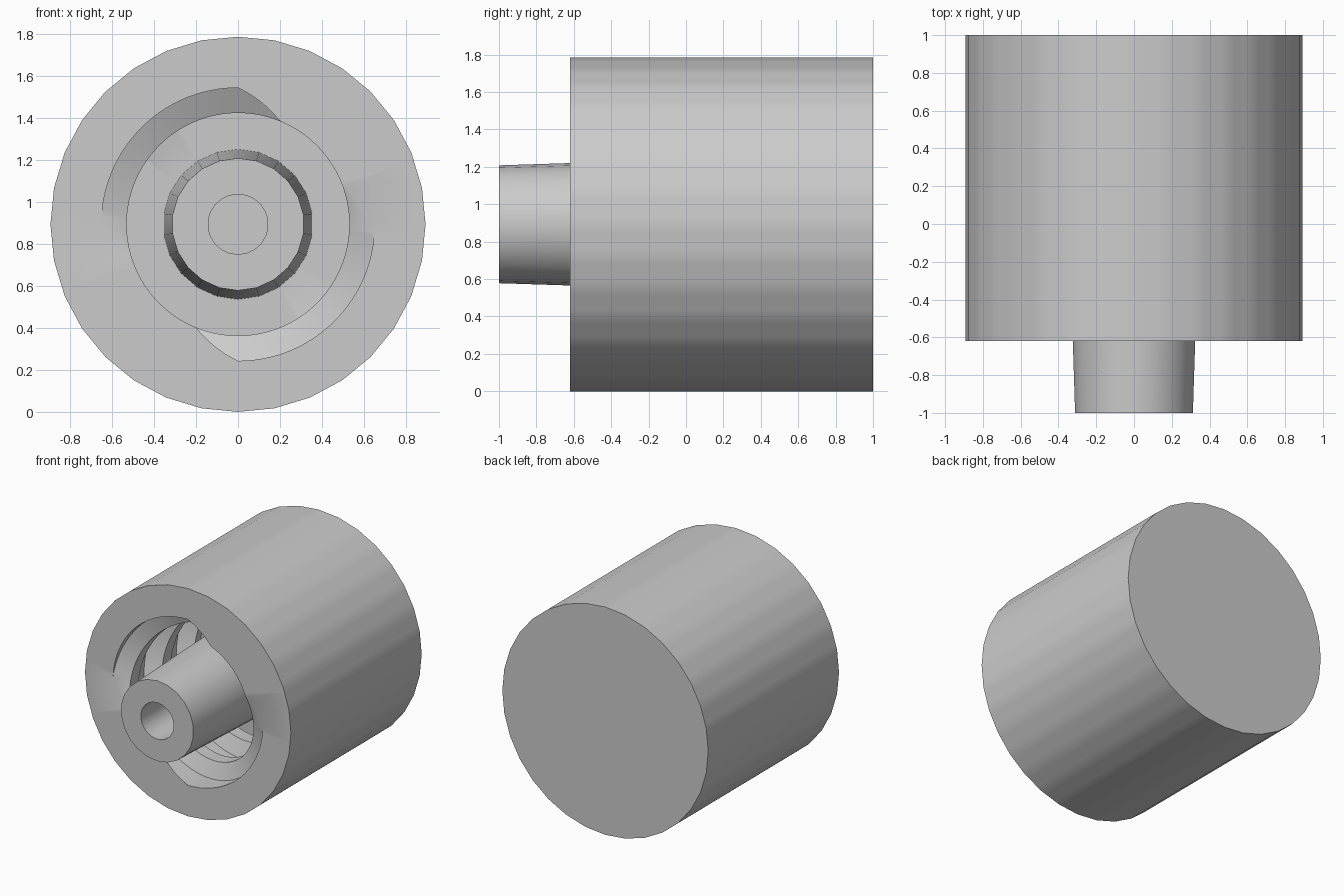
import bpy
import bmesh
from math import cos, sin, pi, radians, degrees

if "Cube" in bpy.data.objects:
    bpy.data.objects.remove(bpy.data.objects["Cube"], do_unlink=True)

# Overall sizes
R = 0.893            # collar radius, also the height of the axis
FRONT, BACK, TIP, FLOOR = -0.62, 1.0, -1.0, 0.3
CREST, ROOT = 0.53, 0.65
PITCH = 0.4          # axial distance between ridges of the two-start thread
SIDES, COLS = 32, 128

grey = bpy.data.materials.new("light grey plastic")
grey.use_nodes = True
grey.diffuse_color = (0.6, 0.6, 0.6, 1)
grey.node_tree.nodes["Principled BSDF"].inputs["Base Color"].default_value = (0.6, 0.6, 0.6, 1)


def point(r, angle, y):
    return (r * cos(angle), y, R + r * sin(angle))


def loft(name, columns):
    """Join neighbouring columns of points into one smooth-shaded skin."""
    bm = bmesh.new()
    cols = [[bm.verts.new(p) for p in col] for col in columns]
    for a, b in zip(cols, cols[1:]):
        for i in range(len(a) - 1):
            bm.faces.new((a[i], a[i + 1], b[i + 1], b[i]))
    bmesh.ops.remove_doubles(bm, verts=bm.verts, dist=0.0005)
    bmesh.ops.recalc_face_normals(bm, faces=bm.faces)
    mesh = bpy.data.meshes.new(name)
    bm.to_mesh(mesh)
    bm.free()
    mesh.materials.append(grey)
    obj = bpy.data.objects.new(name, mesh)
    bpy.context.collection.objects.link(obj)
    bpy.ops.object.select_all(action="DESELECT")
    obj.select_set(True)
    bpy.context.view_layer.objects.active = obj
    bpy.ops.object.shade_smooth_by_angle(angle=radians(30))
    return obj


# Thread profile over half a turn: phase in degrees and radius
PROFILE = [(68, CREST), (90, ROOT), (177, ROOT), (200, CREST), (248, CREST)]


def thread_radius(phase):
    phase = (phase - 68) % 180 + 68
    for (p0, r0), (p1, r1) in zip(PROFILE, PROFILE[1:]):
        if p0 <= phase <= p1:
            return r0 + (r1 - r0) * (phase - p0) / (p1 - p0)
    return CREST


def collar_column(angle):
    # Outer wall is a regular polygon, sampled along its flat sides
    step = 2 * pi / SIDES
    outer = R * cos(step / 2) / cos(angle % step - step / 2)
    turn = degrees(angle)
    col = [point(0, angle, BACK), point(outer, angle, BACK), point(outer, angle, FRONT)]
    # Helical edges, clipped to the cavity between the mouth and the floor
    depth = FLOOR - FRONT
    col.append(point(thread_radius(turn), angle, FRONT))
    for k in range(-2, 6):
        for phase, _ in PROFILE[:4]:
            d = (phase + 180 * k - turn) * PITCH / 180
            d = min(max(d, 0), depth)
            col.append(point(thread_radius(turn + d * 180 / PITCH), angle, FRONT + d))
    col.append(point(thread_radius(turn + depth * 180 / PITCH), angle, FLOOR))
    col.append(point(0.34, angle, FLOOR))
    return col


# Threaded collar with closed back
loft("threaded_collar", [collar_column(2 * pi * i / COLS) for i in range(COLS + 1)])

# Tapered nozzle with a blind bore
NOZZLE = [(0.357, FLOOR), (0.315, TIP), (0.143, TIP), (0.143, FLOOR), (0, FLOOR)]
loft("tapered_nozzle", [[point(r, pi / 2 + 2 * pi * i / 22, y) for r, y in NOZZLE]
                        for i in range(23)])
